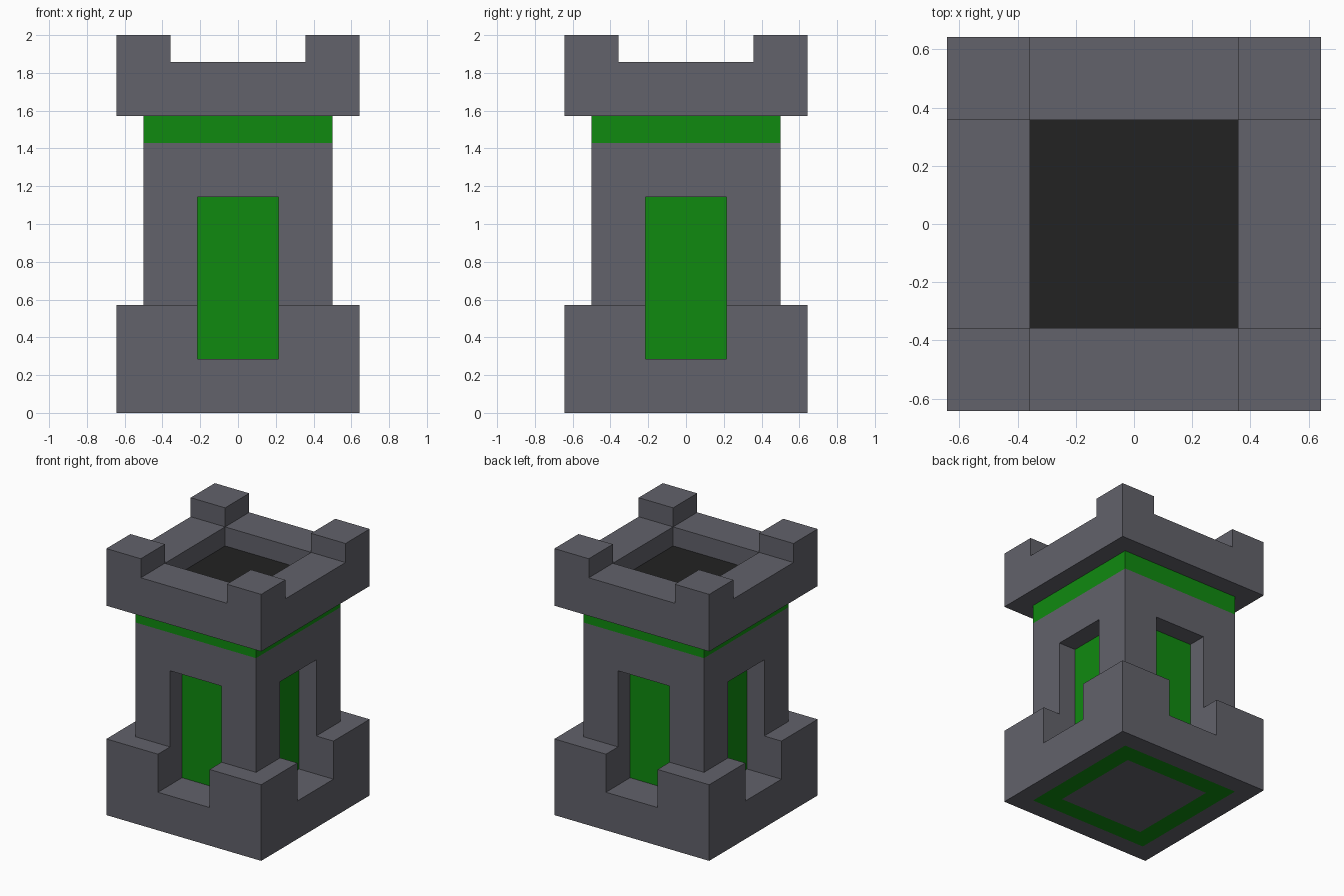
import bpy, bmesh, math
from mathutils import Matrix, Vector

if "Cube" in bpy.data.objects:
    bpy.data.objects.remove(bpy.data.objects["Cube"])

U = 1 / 14  # building unit: the tower is 28 units tall


def material(name, rgb):
    m = bpy.data.materials.new(name)
    m.diffuse_color = (*rgb, 1)
    m.use_nodes = True
    m.node_tree.nodes["Principled BSDF"].inputs["Base Color"].default_value = m.diffuse_color
    return m


MATS = [material("grey_stone", (0.122, 0.122, 0.145)),
        material("green_trim", (0.005, 0.255, 0.005)),
        material("dark_floor", (0.016, 0.016, 0.016))]
STONE, GREEN, DARK = range(3)


def make_object(name, bm):
    bmesh.ops.recalc_face_normals(bm, faces=bm.faces)
    mesh = bpy.data.meshes.new(name)
    bm.to_mesh(mesh)
    bm.free()
    for m in MATS:
        mesh.materials.append(m)
    ob = bpy.data.objects.new(name, mesh)
    bpy.context.collection.objects.link(ob)
    return ob


# Tower body: square rings (half width, height, colour of the band below)
RINGS = [(5, 0, STONE), (7, 0, GREEN), (9, 0, STONE), (9, 8, STONE),
         (7, 8, STONE), (7, 20, STONE), (7, 22, GREEN), (9, 22, STONE),
         (9, 26, STONE), (5, 26, STONE), (5, 24, STONE)]
bm = bmesh.new()
loops = []
for half, z, _ in RINGS:
    loops.append([bm.verts.new((sx * half * U, sy * half * U, z * U))
                  for sx, sy in ((-1, -1), (1, -1), (1, 1), (-1, 1))])
for (low, high), (_, _, colour) in zip(zip(loops, loops[1:]), RINGS[1:]):
    for i in range(4):
        j = (i + 1) % 4
        f = bm.faces.new((low[i], low[j], high[j], high[i]))
        f.material_index = colour
bm.faces.new(loops[0][::-1]).material_index = STONE
bm.faces.new(loops[-1]).material_index = DARK
bmesh.ops.recalc_face_normals(bm, faces=bm.faces)


# Corner merlons: split the rim into a grid and raise its corner faces
def rim_faces():
    return [f for f in bm.faces if all(abs(v.co.z - 26 * U) < 1e-4 for v in f.verts)]


for axis in (Vector((1, 0, 0)), Vector((0, 1, 0))):
    for side in (-1, 1):
        rim = rim_faces()
        geom = rim + list({e for f in rim for e in f.edges}) + list({v for f in rim for v in f.verts})
        bmesh.ops.bisect_plane(bm, geom=geom, dist=1e-4,
                               plane_co=axis * side * 5 * U, plane_no=axis)
corners = [f for f in rim_faces()
           if min(abs(f.calc_center_median().x), abs(f.calc_center_median().y)) > 5.1 * U]
raised = bmesh.ops.extrude_face_region(bm, geom=corners)["geom"]
bmesh.ops.translate(bm, vec=(0, 0, 2 * U),
                    verts=[g for g in raised if isinstance(g, bmesh.types.BMVert)])
leftover = [f for f in corners if f.is_valid]
if leftover:
    bmesh.ops.delete(bm, geom=leftover, context='FACES')
tower = make_object("tower_body", bm)

# Door niches: one cutter per side, with a green inner end
for k in range(4):
    bm = bmesh.new()
    bmesh.ops.create_cube(bm, size=1)
    bmesh.ops.scale(bm, vec=(6 * U, 6 * U, 12 * U), verts=bm.verts)
    bmesh.ops.translate(bm, vec=(0, -8 * U, 10 * U), verts=bm.verts)
    for f in bm.faces:
        f.material_index = GREEN if abs(f.calc_center_median().y + 5 * U) < 1e-4 else STONE
    bmesh.ops.rotate(bm, verts=bm.verts, matrix=Matrix.Rotation(k * math.pi / 2, 3, 'Z'))
    cutter = make_object(f"niche_cutter_{k + 1}", bm)
    cutter.hide_render = True
    cutter.hide_set(True)
    cut = tower.modifiers.new(f"niche_{k + 1}", 'BOOLEAN')
    cut.operation = 'DIFFERENCE'
    cut.solver = 'EXACT'
    cut.object = cutter
